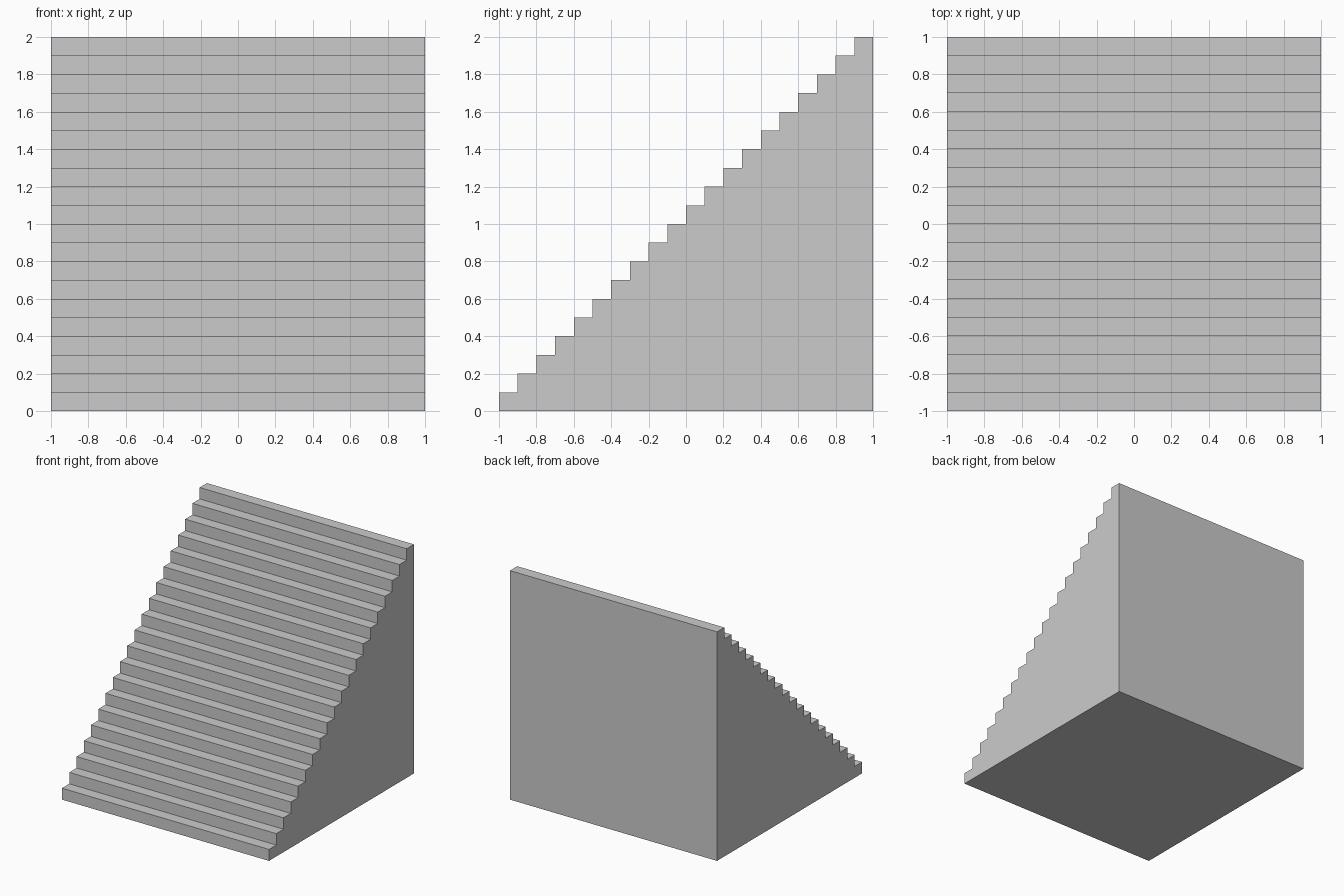
import bpy, bmesh

if "Cube" in bpy.data.objects:
    bpy.data.objects.remove(bpy.data.objects["Cube"])

STEPS = 20
SIZE = 2.0
HALF = SIZE / 2
STEP = SIZE / STEPS

# Side profile (y, z): back corners, then riser and tread of each step
profile = [(HALF, 0.0), (-HALF, 0.0)]
for i in range(STEPS):
    y = -HALF + i * STEP
    top = (i + 1) * STEP
    profile += [(y, top), (y + STEP, top)]

# Solid staircase: profile extruded across the width
bm = bmesh.new()
side = bm.faces.new([bm.verts.new((-HALF, y, z)) for y, z in profile])
extruded = bmesh.ops.extrude_face_region(bm, geom=[side])["geom"]
bmesh.ops.translate(bm, vec=(SIZE, 0, 0),
                    verts=[g for g in extruded if isinstance(g, bmesh.types.BMVert)])
bmesh.ops.recalc_face_normals(bm, faces=bm.faces)

mesh = bpy.data.meshes.new("staircase")
bm.to_mesh(mesh)
bm.free()
staircase = bpy.data.objects.new("staircase", mesh)
bpy.context.collection.objects.link(staircase)
